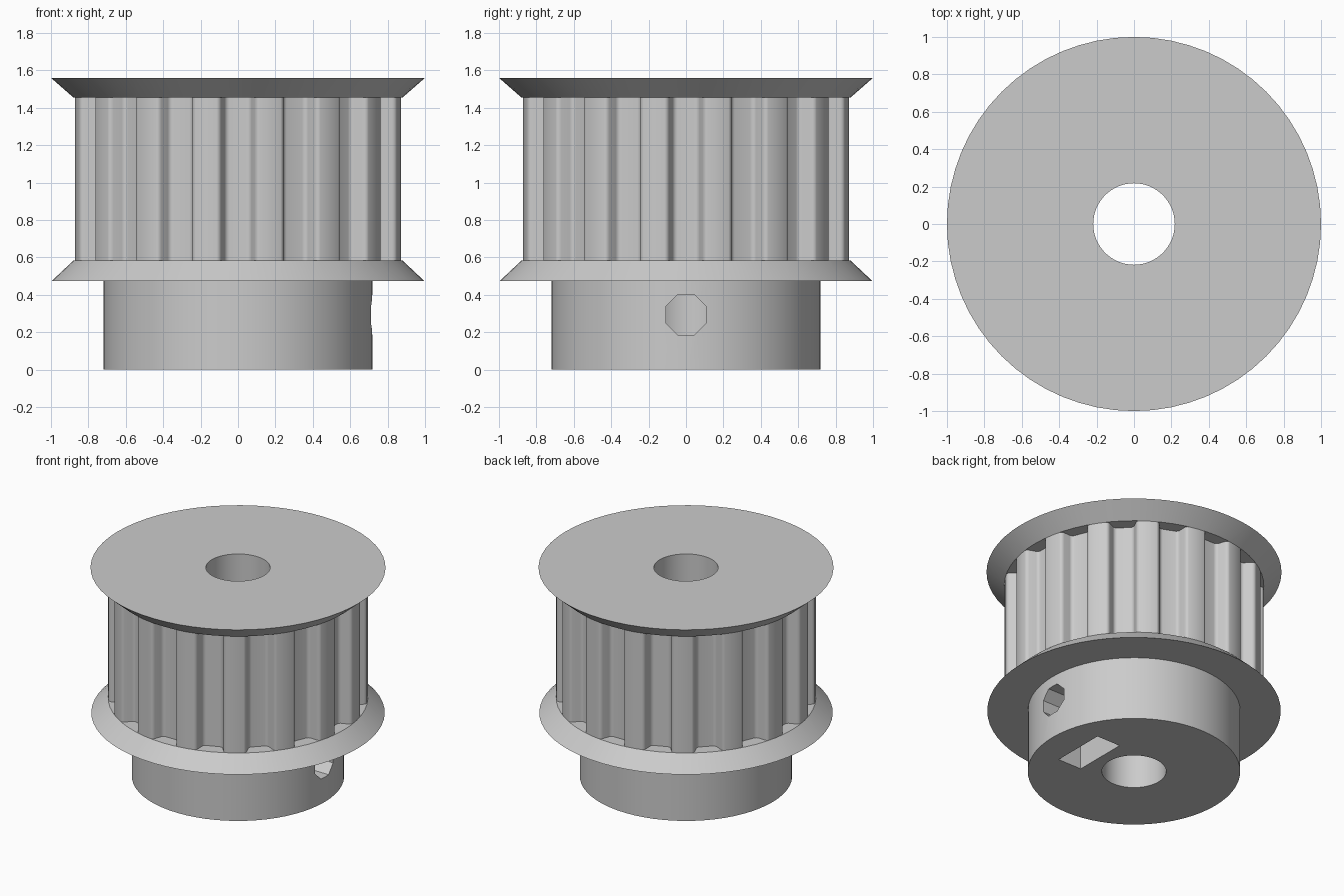
import bpy, bmesh, math
from mathutils import Matrix

if "Cube" in bpy.data.objects:
    bpy.data.objects.remove(bpy.data.objects["Cube"])

TEETH = 16
SEGMENTS = 64
DRUM_R, BORE_R = 0.88, 0.218
DRUM_LOW, DRUM_HIGH = 0.583, 1.455

grey = bpy.data.materials.new("plain grey")
grey.use_nodes = True
grey.diffuse_color = (0.6, 0.6, 0.6, 1)
grey.node_tree.nodes["Principled BSDF"].inputs["Base Color"].default_value = (0.6, 0.6, 0.6, 1)


def finish(name, bm):
    bmesh.ops.recalc_face_normals(bm, faces=bm.faces)
    mesh = bpy.data.meshes.new(name)
    bm.to_mesh(mesh)
    bm.free()
    mesh.materials.append(grey)
    obj = bpy.data.objects.new(name, mesh)
    bpy.context.collection.objects.link(obj)
    return obj


def lathe(name, profile):
    """Revolve a closed (radius, height) outline about the z axis."""
    bm = bmesh.new()
    rings = []
    for i in range(SEGMENTS):
        a = 2 * math.pi * i / SEGMENTS
        rings.append([bm.verts.new((r * math.cos(a), r * math.sin(a), z)) for r, z in profile])
    n = len(profile)
    for i in range(SEGMENTS):
        a, b = rings[i], rings[(i + 1) % SEGMENTS]
        for j in range(n):
            k = (j + 1) % n
            bm.faces.new((a[j], b[j], b[k], a[k]))
    return finish(name, bm)


def add_prism(bm, outline, low, high, matrix):
    """Extrude an outline from low to high along local z."""
    ends = [[bm.verts.new(matrix @ Matrix.Translation((x, y, z)).translation)
             for x, y in outline] for z in (low, high)]
    bottom, top = ends
    bm.faces.new(bottom[::-1])
    bm.faces.new(top)
    n = len(outline)
    for i in range(n):
        j = (i + 1) % n
        bm.faces.new((bottom[i], bottom[j], top[j], top[i]))


def cut(target, bm, name):
    cutter = finish(name, bm)
    cutter.hide_render = True
    bpy.context.view_layer.objects.active = target
    mod = target.modifiers.new(name, "BOOLEAN")
    mod.operation = "DIFFERENCE"
    mod.solver = "EXACT"
    mod.object = cutter
    bpy.ops.object.modifier_apply(modifier=name)
    bpy.data.objects.remove(cutter)


# Pulley body: hub, lower flange, drum and upper flange around the bore
pulley = lathe("toothed_pulley", [
    (BORE_R, 0), (0.72, 0), (0.72, 0.475), (0.995, 0.475), (DRUM_R, DRUM_LOW),
    (DRUM_R, DRUM_HIGH), (1.0, 1.56), (BORE_R, 1.56)])

# Belt grooves: half section as (half width, depth), mirrored and repeated
half = [(0.117, 0), (0.108, 0.0015), (0.1, 0.005), (0.094, 0.011), (0.089, 0.019),
        (0.072, 0.066), (0.068, 0.074), (0.061, 0.08), (0.053, 0.084), (0.045, 0.085)]
rim = math.sqrt(DRUM_R ** 2 - half[0][0] ** 2)
side = [(rim + 0.1, half[0][0])] + [(rim - d, w) for w, d in half]
groove = side + [(x, -y) for x, y in reversed(side)]
bm = bmesh.new()
for i in range(TEETH):
    add_prism(bm, groove, DRUM_LOW, DRUM_HIGH, Matrix.Rotation(2 * math.pi * i / TEETH, 4, "Z"))
cut(pulley, bm, "belt_grooves")

# Local z turned to point along +x, with local x as y and local y as z
along_x = Matrix(((0, 0, 1, 0), (1, 0, 0, 0), (0, 1, 0, 0), (0, 0, 0, 1)))

# Nut slot, open at the hub's underside with a pointed top
bm = bmesh.new()
add_prism(bm, [(-0.205, -0.1), (0.205, -0.1), (0.205, 0.41), (0, 0.527), (-0.205, 0.41)],
          0.3, 0.495, along_x)
cut(pulley, bm, "nut_slot")

# Eight-sided set screw hole from the hub's side into the bore
octagon = [(0.116 * math.cos(math.radians(a)), 0.293 + 0.116 * math.sin(math.radians(a)))
           for a in [22.5 + 45 * i for i in range(8)]]
bm = bmesh.new()
add_prism(bm, octagon, 0, 0.9, along_x)
cut(pulley, bm, "screw_hole")

# Smooth round surfaces with crisp edges
bpy.ops.object.select_all(action="DESELECT")
pulley.select_set(True)
bpy.context.view_layer.objects.active = pulley
bpy.ops.object.shade_smooth_by_angle(angle=math.radians(30))
